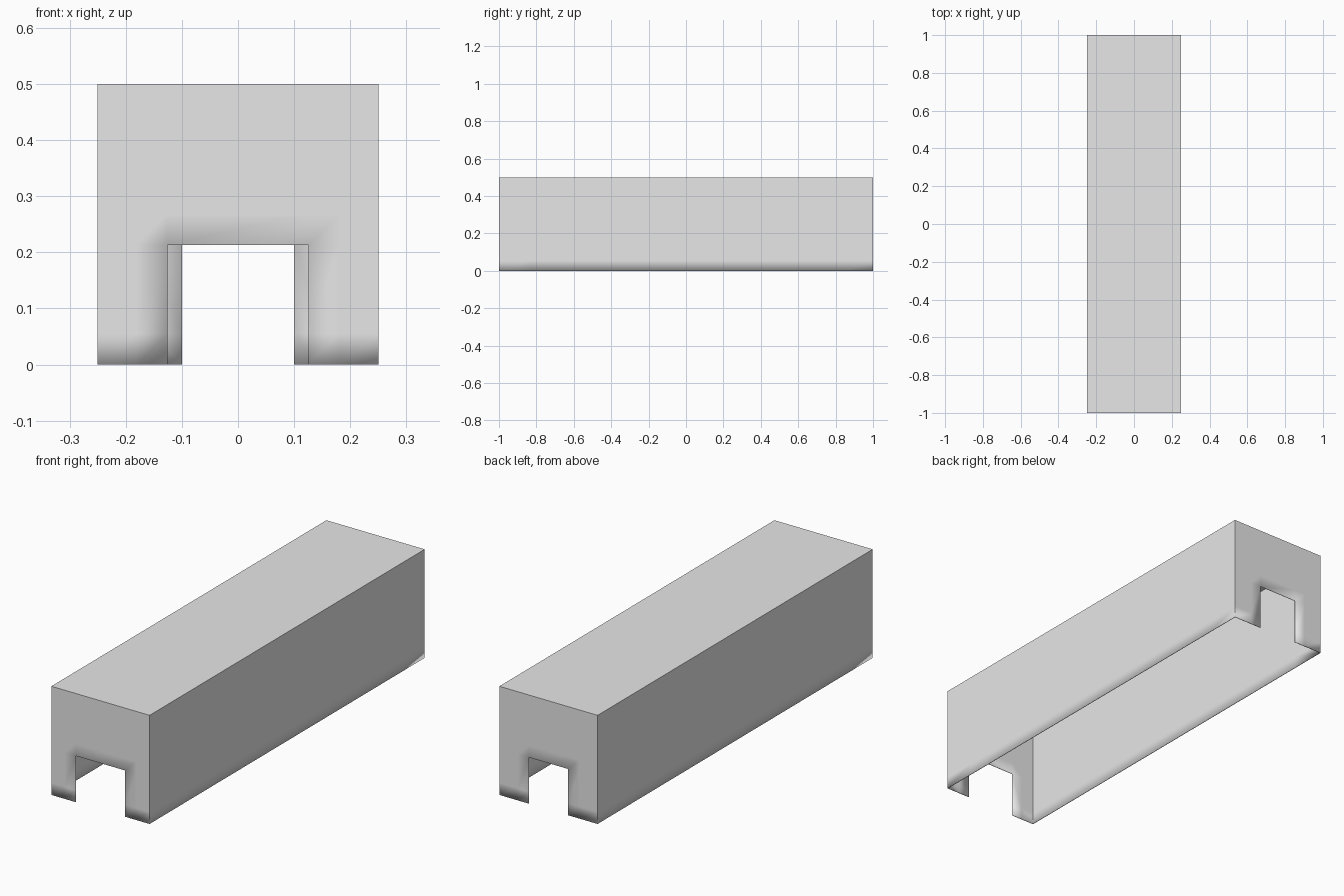
import bpy
import bmesh

cube = bpy.data.objects.get("Cube")
if cube:
    bpy.data.objects.remove(cube, do_unlink=True)

HALF_W, HALF_L, HEIGHT = 0.25, 1.0, 0.5
NOTCH_H, BAND = 0.213, 0.055
LEVELS = [0, BAND, NOTCH_H, NOTCH_H + BAND, HEIGHT]

grey = bpy.data.materials.new("plain_grey")
grey.use_nodes = True
color = (0.8, 0.8, 0.8, 1)
grey.diffuse_color = color
grey.node_tree.nodes["Principled BSDF"].inputs["Base Color"].default_value = color

bm = bmesh.new()


def wall(place, columns, notch=0):
    """Upright grid of faces, leaving out the doorway of half width notch."""
    grid = [[bm.verts.new(place(c, z)) for z in LEVELS] for c in columns]
    for i in range(len(columns) - 1):
        middle = (columns[i] + columns[i + 1]) / 2
        for j in range(len(LEVELS) - 1):
            if abs(middle) < notch and LEVELS[j + 1] <= NOTCH_H:
                continue
            bm.faces.new((grid[i][j], grid[i + 1][j],
                          grid[i + 1][j + 1], grid[i][j + 1]))
    return [column[-1] for column in grid]


def end_columns(notch):
    right = [notch, notch + BAND, HALF_W]
    return [-x for x in reversed(right)] + right


# End walls with doorways, and the long side walls, in order around the box
side = [-HALF_L, -0.83, 0.83, HALF_L]
rim = wall(lambda x, z: (x, -HALF_L, z), end_columns(0.126), 0.126)
rim += wall(lambda y, z: (HALF_W, y, z), side)
rim += wall(lambda x, z: (-x, HALF_L, z), end_columns(0.1), 0.1)
rim += wall(lambda y, z: (-HALF_W, -y, z), side)

# Flat roof joining the top edges
roof_points = [v.co.copy() for i, v in enumerate(rim)
               if (v.co - rim[i - 1].co).length > 0.0001]
bm.faces.new([bm.verts.new(p) for p in roof_points])
bmesh.ops.remove_doubles(bm, verts=bm.verts[:], dist=0.0001)
loose = [v for v in bm.verts if not v.link_faces]
bmesh.ops.delete(bm, geom=loose, context="VERTS")

# Outward normals, crisp box corners, soft rims
bmesh.ops.recalc_face_normals(bm, faces=bm.faces[:])
bm.normal_update()
roof = max(bm.faces, key=lambda f: f.calc_center_median().z)
if roof.normal.z < 0:
    bmesh.ops.reverse_faces(bm, faces=bm.faces[:])
for face in bm.faces:
    face.smooth = True
for edge in bm.edges:
    if len(edge.link_faces) == 2 and edge.calc_face_angle() > 0.8:
        edge.smooth = False

mesh = bpy.data.meshes.new("hollow_box_shell")
bm.to_mesh(mesh)
bm.free()
mesh.materials.append(grey)
shell = bpy.data.objects.new("hollow_box_shell", mesh)
bpy.context.collection.objects.link(shell)

# Thin wall thickness, growing inward
solid = shell.modifiers.new("wall_thickness", "SOLIDIFY")
solid.thickness = 0.003
solid.offset = -1
solid.use_even_offset = True
